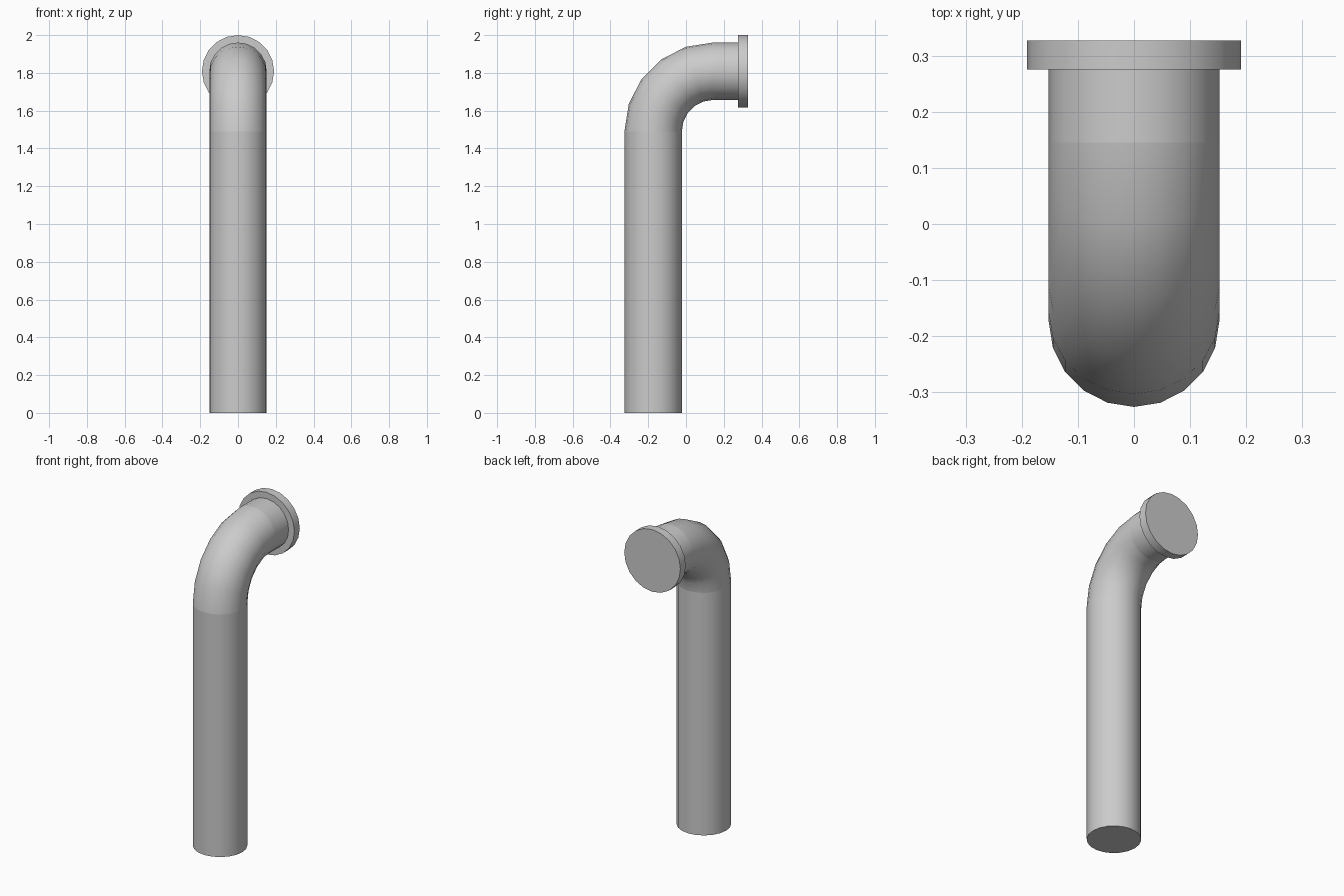
import bpy, bmesh, math
from mathutils import Vector

if "Cube" in bpy.data.objects:
    bpy.data.objects.remove(bpy.data.objects["Cube"])

SIDES = 20
PIPE_R, FLANGE_R, BEND_R = 0.152, 0.191, 0.319
BEND_Y, BEND_Z = 0.145, 1.49          # centre of the elbow's bend
TOP_Z = BEND_Z + BEND_R


def tube(name, stations, radius, cap_start=False, cap_end=False):
    """Rings at (y, z, tilt) stations; tilt 0 points up, 90 degrees points to +y."""
    bm = bmesh.new()
    rings = []
    for y, z, tilt in stations:
        across = Vector((0, -math.cos(tilt), math.sin(tilt)))
        ring = []
        for i in range(SIDES):
            a = math.tau * i / SIDES
            p = Vector((0, y, z)) + radius * (math.cos(a) * across + math.sin(a) * Vector((1, 0, 0)))
            ring.append(bm.verts.new(p))
        rings.append(ring)
    for lo, hi in zip(rings, rings[1:]):
        for i in range(SIDES):
            j = (i + 1) % SIDES
            bm.faces.new((lo[i], lo[j], hi[j], hi[i]))
    if cap_start:
        bm.faces.new(rings[0][::-1])
    if cap_end:
        bm.faces.new(rings[-1])
    mesh = bpy.data.meshes.new(name)
    bm.to_mesh(mesh)
    bm.free()
    obj = bpy.data.objects.new(name, mesh)
    bpy.context.collection.objects.link(obj)
    bpy.ops.object.select_all(action='DESELECT')
    obj.select_set(True)
    bpy.context.view_layer.objects.active = obj
    bpy.ops.object.shade_smooth_by_angle(angle=math.radians(40))
    return obj


# Upright pipe with closed foot
tube("upright_pipe", [(BEND_Y - BEND_R, 0, 0), (BEND_Y - BEND_R, BEND_Z, 0)], PIPE_R, cap_start=True)

# Elbow in five steps
steps = [math.radians(18 * k) for k in range(6)]
tube("elbow", [(BEND_Y - BEND_R * math.cos(t), BEND_Z + BEND_R * math.sin(t), t) for t in steps], PIPE_R)

# Short horizontal outlet
side = math.pi / 2
tube("outlet_pipe", [(BEND_Y, TOP_Z, side), (0.275, TOP_Z, side)], PIPE_R)

# End flange
tube("flange", [(0.275, TOP_Z, side), (0.327, TOP_Z, side)], FLANGE_R, cap_start=True, cap_end=True)
